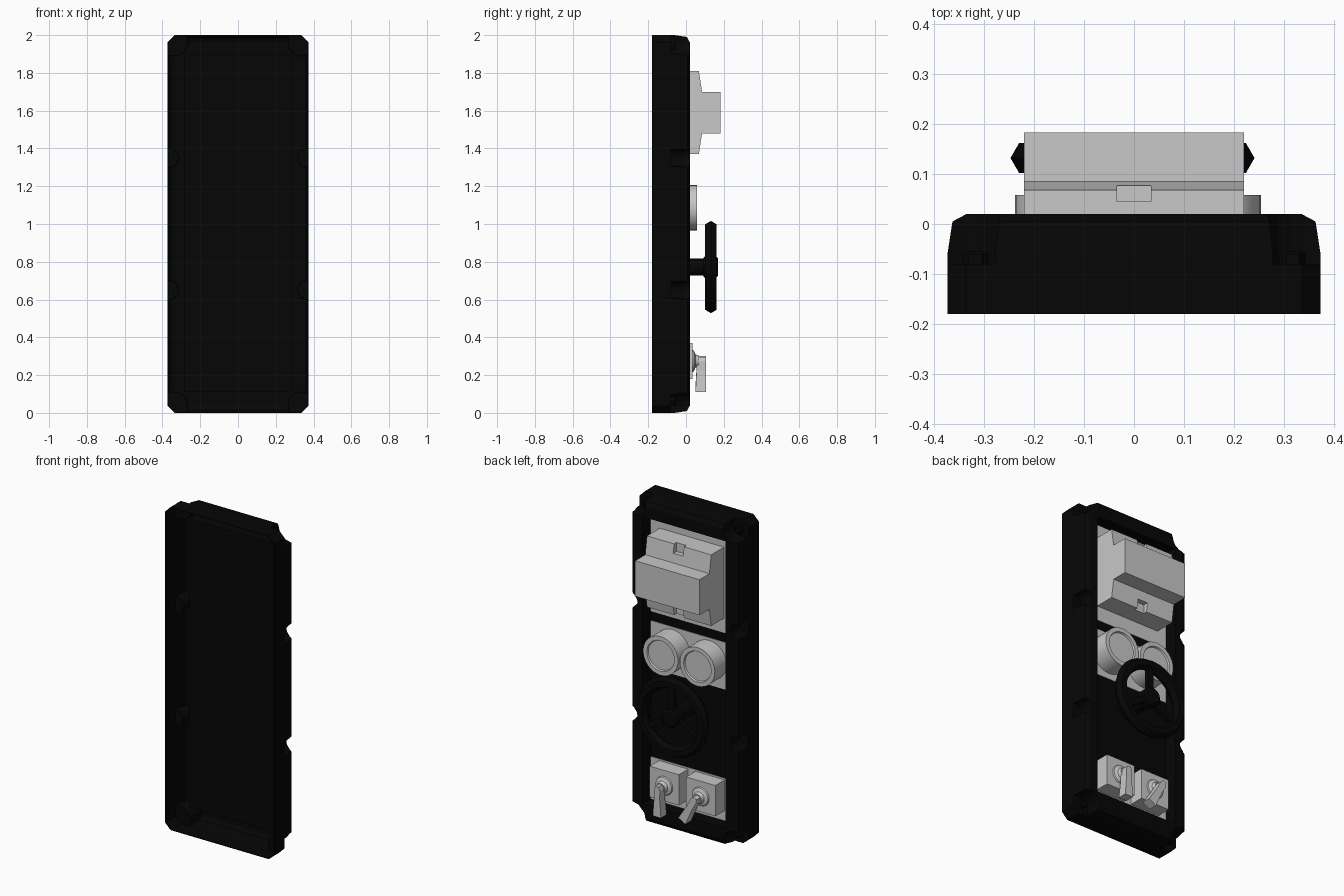
import bpy, bmesh, math
from mathutils import Matrix

cube = bpy.data.objects.get("Cube")
if cube:
    bpy.data.objects.remove(cube, do_unlink=True)


def material(name, value):
    m = bpy.data.materials.new(name)
    m.use_nodes = True
    col = (value, value, value, 1)
    m.diffuse_color = col
    m.node_tree.nodes["Principled BSDF"].inputs["Base Color"].default_value = col
    return m


black = material("black_plastic", 0.0018)
grey = material("light_grey", 0.58)


def loft(name, rings, mat):
    """Skin a list of equal-length point rings and cap both ends."""
    bm = bmesh.new()
    vs = [[bm.verts.new(p) for p in r] for r in rings]
    n = len(rings[0])
    for a, b in zip(vs, vs[1:]):
        for i in range(n):
            j = (i + 1) % n
            bm.faces.new((a[i], a[j], b[j], b[i]))
    bm.faces.new(vs[0])
    bm.faces.new(vs[-1])
    bmesh.ops.recalc_face_normals(bm, faces=bm.faces)
    me = bpy.data.meshes.new(name)
    bm.to_mesh(me)
    bm.free()
    me.materials.append(mat)
    ob = bpy.data.objects.new(name, me)
    bpy.context.collection.objects.link(ob)
    return ob


def box(name, x, y, z, mat):
    rings = [[(x[0], v, z[0]), (x[1], v, z[0]), (x[1], v, z[1]), (x[0], v, z[1])] for v in y]
    return loft(name, rings, mat)


def lathe(name, profile, cx, cz, mat, n=32, smooth=True):
    """Turn (radius, y) points around an axis along y."""
    rings = [[(cx + r * math.cos(math.tau * i / n), y, cz + r * math.sin(math.tau * i / n))
              for i in range(n)] for r, y in profile]
    ob = loft(name, rings, mat)
    if smooth:
        select(ob)
        bpy.ops.object.shade_smooth_by_angle(angle=math.radians(30))
    return ob


def select(ob):
    bpy.ops.object.select_all(action="DESELECT")
    ob.select_set(True)
    bpy.context.view_layer.objects.active = ob


def cut(ob, cutter):
    mod = ob.modifiers.new("cut", "BOOLEAN")
    mod.operation, mod.solver, mod.object = "DIFFERENCE", "EXACT", cutter
    select(ob)
    bpy.ops.object.modifier_apply(modifier=mod.name)
    bpy.data.objects.remove(cutter, do_unlink=True)


def outline(inset, y, chamfer=0.037):
    """Rectangle with clipped corners, standing in the xz plane."""
    w, h, c = 0.373 - inset, 1 - inset, chamfer
    pts = [(w - c, -h), (w, c - h), (w, h - c), (w - c, h),
           (c - w, h), (-w, h - c), (-w, c - h), (c - w, -h)]
    return [(px, y, pz + 1) for px, pz in pts]


FLOOR = -0.06   # depth of the recessed instrument bay
WALL = 0.004
BAY_X, BAY_Z = 0.283, (0.117, 1.893)

# Housing: thin bevelled tray, open at the front, with screw pockets at the rim
housing = loft("housing", [outline(0, -0.18), outline(0, -0.06),
                           outline(0.01, 0.005), outline(0.038, 0.02)], black)
cavity = loft("cavity", [outline(WALL, -0.25), outline(WALL, -0.06),
                         outline(0.014, 0.003), outline(0.04, 0.016)], black)
pockets = [(s * 0.34, z, 0.072) for s in (-1, 1) for z in (0.035, 1.965)]
pockets += [(s * 0.365, z, 0.046) for s in (-1, 1) for z in (0.65, 1.35)]
for px, pz, r in pockets:
    cut(cavity, lathe("boss", [(r + WALL, -0.084), (r + 2 * WALL, 0.1)], px, pz, black, 16, False))
cut(cavity, box("bay_shell", (-BAY_X - WALL, BAY_X + WALL), (FLOOR - WALL, 0.1),
                (BAY_Z[0] - WALL, BAY_Z[1] + WALL), black))
cut(housing, cavity)
for px, pz, r in pockets:
    cut(housing, lathe("pocket", [(r, -0.08), (r + WALL, 0.1)], px, pz, black, 16, False))
cut(housing, box("bay", (-BAY_X, BAY_X), (FLOOR, 0.1), BAY_Z, black))

# Corner screws
for s in (-1, 1):
    for z in (0.06, 1.94):
        lathe("corner_screw", [(0.026, -0.082), (0.026, -0.06), (0.018, -0.055)],
              s * 0.317, z, black, 6, False)

# Light backing plates on the bay floor
for name, z in (("breaker_plate", (1.28, BAY_Z[1])), ("gauge_plate", (0.93, 1.222)),
                ("switch_plate", (BAY_Z[0], 0.38))):
    box(name, (-BAY_X, BAY_X), (FLOOR - 0.001, FLOOR + 0.003), z, grey)

# Circuit breaker: stepped profile drawn out sideways, with clip notches
half = [(FLOOR, 0.22), (0.068, 0.22), (0.085, 0.11), (0.183, 0.11)]
profile = half + [(y, -z) for y, z in reversed(half)]
breaker = loft("breaker", [[(x, y, 1.59 + z) for y, z in profile] for x in (-0.22, 0.22)], grey)
for s in (-1, 1):
    z = sorted((1.59 + s * 0.165, 1.59 + s * 0.25))
    cut(breaker, box("notch", (-0.034, 0.034), (0.045, 0.12), z, grey))

# Two round gauges with raised bezels
for x in (-0.118, 0.134):
    lathe("gauge", [(0.12, FLOOR), (0.12, 0.058), (0.094, 0.058), (0.09, 0.048)],
          x, 1.086, grey)

# Handwheel: hexagonal ring, hub, shaft and three spokes
WZ, WY = 0.772, 0.132
bpy.ops.mesh.primitive_torus_add(major_radius=0.209, minor_radius=0.035, major_segments=32,
                                 minor_segments=6, location=(-0.003, WY, WZ),
                                 rotation=(math.pi / 2, 0, 0))
ring = bpy.context.object
ring.name = "wheel_ring"
ring.data.materials.append(black)
bpy.ops.object.shade_smooth_by_angle(angle=math.radians(30))
lathe("wheel_shaft", [(0.045, FLOOR), (0.045, 0.1)], 0, WZ, black, 16)
lathe("wheel_hub", [(0.05, 0.092), (0.057, 0.1), (0.057, 0.16), (0.045, 0.17)], 0, WZ, black, 16)
for k in range(3):
    spoke = box("wheel_spoke", (-0.019, 0.019), (-0.014, 0.014), (0.04, 0.195), black)
    spoke.matrix_world = (Matrix.Translation((0, WY, WZ))
                          @ Matrix.Rotation(k * math.tau / 3, 4, "Y"))


# Two lever switches, one hanging straight and one turned inwards
def lever(cx, cz, angle):
    sections = [(0.022, 0.012, 0.056), (0.0, 0.021, 0.055),
                (-0.05, 0.019, 0.056), (-0.165, 0.028, 0.05)]
    rings = [[(-w, y, z), (w, y, z), (w, 0.107, z), (-w, 0.107, z)] for z, w, y in sections]
    ob = loft("switch_lever", rings, grey)
    ob.matrix_world = Matrix.Translation((cx, 0, cz)) @ Matrix.Rotation(angle, 4, "Y")


SZ = 0.275
for x, angle in ((0.125, 0.0), (-0.125, -0.5)):
    box("switch_base", (x - 0.1, x + 0.1), (FLOOR, 0.034), (SZ - 0.095, SZ + 0.095), grey)
    lathe("switch_collar", [(0.06, 0.03), (0.055, 0.042), (0.035, 0.05), (0.028, 0.07)],
          x, SZ, grey, 20)
    lever(x, SZ, angle)
